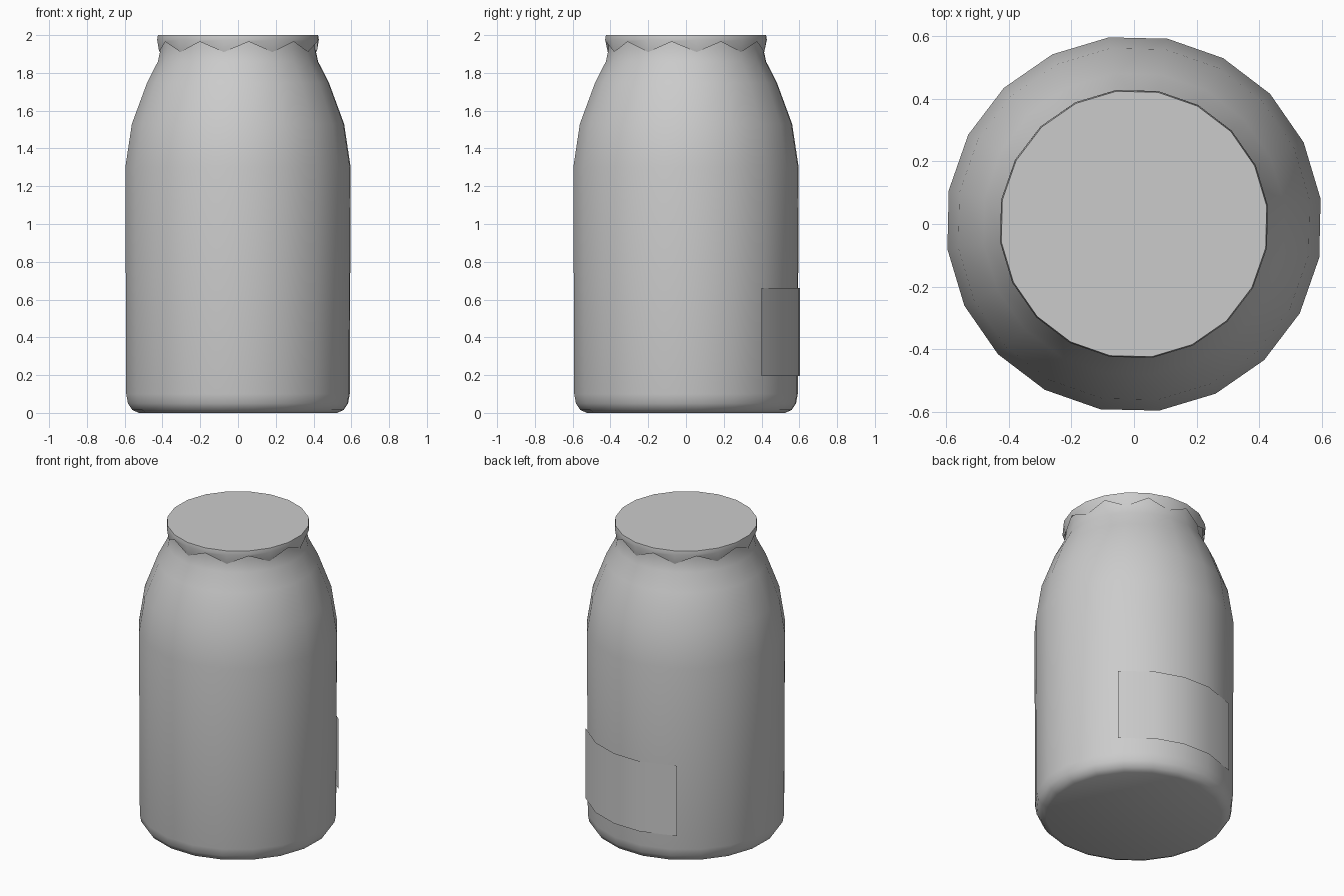
import bpy
import bmesh
from math import cos, sin, radians

SIDES = 20
TURN = 7.7
STEP = 360 / SIDES

cube = bpy.data.objects.get("Cube")
if cube:
    bpy.data.objects.remove(cube, do_unlink=True)


def point(radius, angle, z):
    a = radians(angle)
    return (radius * cos(a), radius * sin(a), z)


def finish(name, bm, sharp_angle):
    bm.normal_update()
    mesh = bpy.data.meshes.new(name)
    bm.to_mesh(mesh)
    bm.free()
    obj = bpy.data.objects.new(name, mesh)
    bpy.context.collection.objects.link(obj)
    bpy.ops.object.select_all(action="DESELECT")
    obj.select_set(True)
    bpy.context.view_layer.objects.active = obj
    bpy.ops.object.shade_smooth_by_angle(angle=radians(sharp_angle))
    return obj


def loft(bm, rings, closed=True):
    """Join neighbouring rings, listed from bottom to top, with quads."""
    rows = [[bm.verts.new(p) for p in ring] for ring in rings]
    for low, high in zip(rows, rows[1:]):
        count = len(low)
        for i in range(count if closed else count - 1):
            j = (i + 1) % count
            bm.faces.new((low[i], low[j], high[j], high[i]))
    return rows


def ring(radius, z):
    return [point(radius, TURN + i * STEP, z) for i in range(SIDES)]


# Jar: rounded foot, straight wall, sloping shoulder and short neck
profile = [(0.53, 0), (0.565, 0.016), (0.588, 0.05), (0.597, 0.1),
           (0.602, 1.3), (0.567, 1.53), (0.485, 1.75), (0.428, 1.86),
           (0.413, 1.93), (0.413, 1.98)]
bm = bmesh.new()
rows = loft(bm, [ring(r, z) for r, z in profile])
bm.faces.new(list(reversed(rows[0])))
bm.faces.new(rows[-1])
finish("jar_body", bm, 50)

# Lid: flat top with a rim cut into pointed teeth
teeth = [point(0.421 if i % 2 == 0 else 0.427, TURN + i * STEP,
               1.91 if i % 2 == 0 else 1.965) for i in range(SIDES)]
bm = bmesh.new()
rows = loft(bm, [teeth, ring(0.432, 1.975), ring(0.428, 2.0)])
bm.faces.new(rows[-1])
finish("lid", bm, 50)

# Label: thin curved sheet following the jar's sides
angles = [41] + [TURN + i * STEP for i in (3, 4, 5)] + [120]
bm = bmesh.new()
loft(bm, [[point(0.608, a, z) for a in angles] for z in (0.195, 0.66)],
     closed=False)
finish("label", bm, 50)
